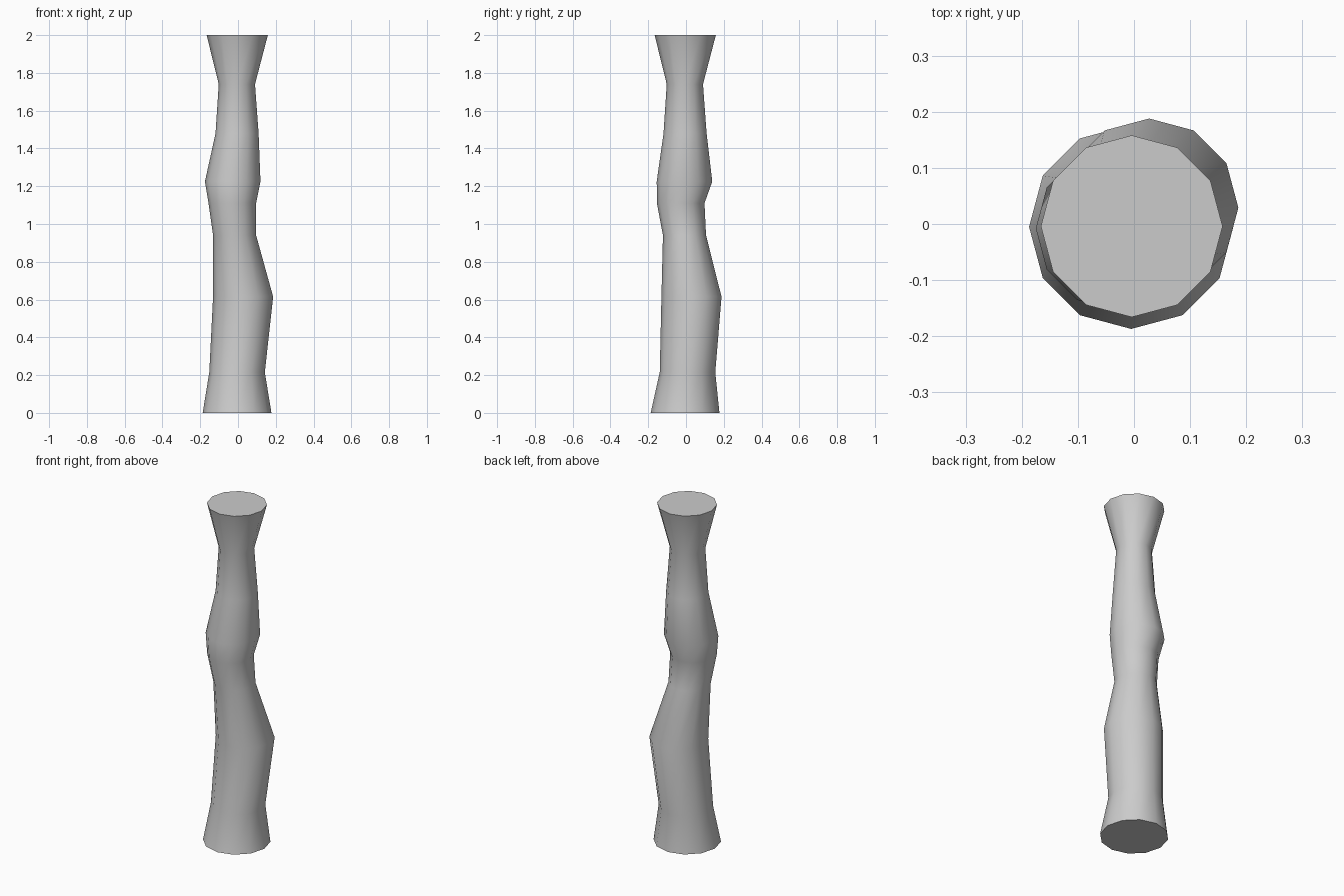
import bpy, bmesh
from math import cos, sin, tau, radians

if "Cube" in bpy.data.objects:
    bpy.data.objects.remove(bpy.data.objects["Cube"])

SIDES = 12
# Trunk cross-sections from ground to top: height, centre x, centre y, radius
RINGS = [
    (0.00, -0.005, -0.005, 0.182),
    (0.215, -0.005, 0.008, 0.147),
    (0.615, 0.027, 0.029, 0.159),
    (0.94, -0.018, -0.008, 0.114),
    (1.11, -0.030, -0.028, 0.126),
    (1.225, -0.028, -0.008, 0.147),
    (1.48, -0.005, -0.005, 0.114),
    (1.74, -0.006, -0.006, 0.096),
    (2.00, -0.004, -0.004, 0.162),
]

# Loft the crooked trunk through the rings
bm = bmesh.new()
loops = [[bm.verts.new((cx + r * cos(tau * i / SIDES), cy + r * sin(tau * i / SIDES), z))
          for i in range(SIDES)] for z, cx, cy, r in RINGS]
for low, high in zip(loops, loops[1:]):
    for i in range(SIDES):
        j = (i + 1) % SIDES
        bm.faces.new((low[i], low[j], high[j], high[i]))

# Flat cut ends
bm.faces.new(loops[0][::-1])
bm.faces.new(loops[-1])

mesh = bpy.data.meshes.new("trunk")
bm.to_mesh(mesh)
bm.free()
trunk = bpy.data.objects.new("trunk", mesh)
bpy.context.collection.objects.link(trunk)

# Smooth bark, crisp rims at the ends
bpy.context.view_layer.objects.active = trunk
trunk.select_set(True)
bpy.ops.object.shade_smooth_by_angle(angle=radians(50))
